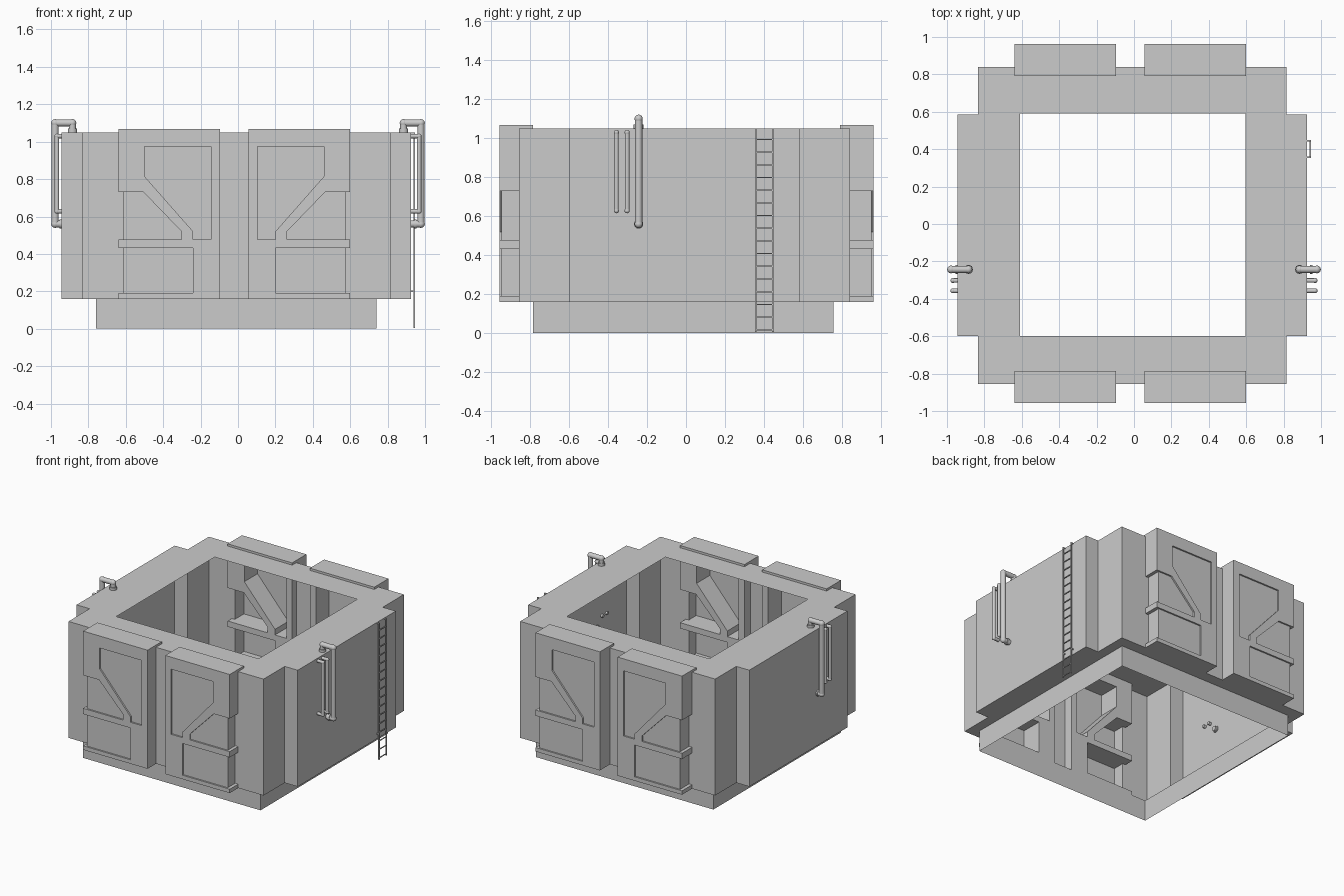
import bpy, bmesh, math
from mathutils import Vector

if "Cube" in bpy.data.objects:
    bpy.data.objects.remove(bpy.data.objects["Cube"])


def finish(bm, name, smooth=False):
    bmesh.ops.recalc_face_normals(bm, faces=bm.faces)
    me = bpy.data.meshes.new(name)
    bm.to_mesh(me)
    bm.free()
    ob = bpy.data.objects.new(name, me)
    bpy.context.collection.objects.link(ob)
    if smooth:
        bpy.context.view_layer.objects.active = ob
        ob.select_set(True)
        bpy.ops.object.shade_smooth_by_angle()
        ob.select_set(False)
    return ob


def loop(bm, pts):
    vs = [bm.verts.new(p) for p in pts]
    return vs, [bm.edges.new((vs[i], vs[(i + 1) % len(vs)])) for i in range(len(vs))]


def fill(bm, edges):
    r = bmesh.ops.triangle_fill(bm, edges=edges, use_beauty=True)
    return [f for f in r["geom"] if isinstance(f, bmesh.types.BMFace)]


def walls(bm, a, b):
    for i in range(len(a)):
        j = (i + 1) % len(a)
        bm.faces.new((a[i], a[j], b[j], b[i]))


def rect(x0, x1, y0, y1, z):
    return [(x0, y0, z), (x1, y0, z), (x1, y1, z), (x0, y1, z)]


# Thin building shell: stepped outline with bays behind each panel frame
F, B, P, Q = -0.855, 0.84, -0.945, 0.95
bays = [-0.615, -0.10, 0.06, 0.575]
outline = [(-0.945, 0.585), (-0.945, -0.6), (-0.835, -0.6), (-0.835, F)]
outline += [(x, y) for x, s in zip(bays, (0, 1, 0, 1)) for y in ((P, F) if s else (F, P))]
outline += [(0.815, F), (0.815, -0.6), (0.925, -0.6), (0.925, 0.585), (0.815, 0.585), (0.815, B)]
outline += [(x, y) for x, s in zip(bays[::-1], (0, 1, 0, 1)) for y in ((Q, B) if s else (B, Q))]
outline += [(-0.835, B), (-0.835, 0.585)]

bm = bmesh.new()
lo, lo_e = loop(bm, [(x, y, 0.16) for x, y in outline])
hi, hi_e = loop(bm, [(x, y, 1.05) for x, y in outline])
walls(bm, lo, hi)
_, hole_e = loop(bm, rect(-0.61, 0.595, -0.6, 0.59, 1.05))
fill(bm, hi_e + hole_e)                       # roof ring
base, base_e = loop(bm, rect(-0.76, 0.74, -0.785, 0.755, 0.16))
foot, _ = loop(bm, rect(-0.76, 0.74, -0.785, 0.755, 0))
fill(bm, lo_e + base_e)                       # underside ledge
walls(bm, base, foot)                         # base skirt
bmesh.ops.dissolve_limit(bm, angle_limit=0.01, verts=bm.verts, edges=bm.edges)
finish(bm, "building_shell")

# Panel frames, mirrored left/right and front/back
frame = [(-0.64, 1.067), (-0.095, 1.067), (-0.095, 0.16), (-0.64, 0.16), (-0.64, 0.19),
         (-0.24, 0.19), (-0.24, 0.433), (-0.64, 0.433), (-0.64, 0.477), (-0.302, 0.477),
         (-0.302, 0.52), (-0.505, 0.73), (-0.64, 0.73)]
window = [(-0.5, 0.975), (-0.145, 0.975), (-0.145, 0.477), (-0.24, 0.477), (-0.24, 0.52), (-0.5, 0.815)]


def panel_frame(name, flip, y0, y1):
    bm = bmesh.new()
    fx = (lambda x: -0.04 - x) if flip else (lambda x: x)
    edges = []
    for pts in (frame, window):
        edges += loop(bm, [(fx(x), y0, z) for x, z in pts])[1]
    faces = fill(bm, edges)
    r = bmesh.ops.extrude_face_region(bm, geom=faces, use_keep_orig=True)
    bmesh.ops.translate(bm, vec=(0, y1 - y0, 0),
                        verts=[v for v in r["geom"] if isinstance(v, bmesh.types.BMVert)])
    bmesh.ops.dissolve_limit(bm, angle_limit=0.01, verts=bm.verts, edges=bm.edges)
    finish(bm, name)


for side, flip in (("left", False), ("right", True)):
    panel_frame("front_frame_" + side, flip, -0.957, -0.785)
    panel_frame("back_frame_" + side, flip, 0.962, 0.79)


def tube(bm, a, b, r, seg=16):
    a, b = Vector(a), Vector(b)
    d = b - a
    m = d.to_track_quat('Z', 'Y').to_matrix().to_4x4()
    m.translation = (a + b) / 2
    bmesh.ops.create_cone(bm, cap_ends=True, segments=seg, radius1=r, radius2=r,
                          depth=d.length, matrix=m)


def pipe(bm, pts, r):
    pts = [Vector(p) for p in pts]
    for a, b in zip(pts, pts[1:]):
        tube(bm, a, b, r)
    for p in pts[1:-1]:                       # elbow joints and their collars
        s = bmesh.ops.create_uvsphere(bm, u_segments=16, v_segments=8, radius=r * 1.1)
        bmesh.ops.translate(bm, verts=s["verts"], vec=p)


# Wall pipes on both sides
for side, s in (("right", 1), ("left", -1)):
    wall = 0.91 if s > 0 else 0.925
    bm = bmesh.new()
    y = -0.243
    pipe(bm, [(s * 0.885, y, 1.04), (s * 0.885, y, 1.1), (s * 0.978, y, 1.1),
              (s * 0.978, y, 0.56), (s * wall, y, 0.56)], 0.019)
    tube(bm, (s * 0.885, y, 1.045), (s * 0.885, y, 1.07), 0.025)
    tube(bm, (s * 0.94, y, 0.56), (s * 0.955, y, 0.56), 0.024)
    finish(bm, "vent_pipe_" + side, True)
    bm = bmesh.new()
    for y in (-0.357, -0.302):
        pipe(bm, [(s * wall, y, 1.03), (s * 0.968, y, 1.03),
                  (s * 0.968, y, 0.628), (s * wall, y, 0.628)], 0.012)
    finish(bm, "small_pipes_" + side, True)


# Ladder on the right wall
def box(bm, x0, x1, y0, y1, z0, z1):
    vs = bmesh.ops.create_cube(bm, size=1)["verts"]
    bmesh.ops.scale(bm, verts=vs, vec=(x1 - x0, y1 - y0, z1 - z0))
    bmesh.ops.translate(bm, verts=vs, vec=((x0 + x1) / 2, (y0 + y1) / 2, (z0 + z1) / 2))


bm = bmesh.new()
for y in (0.358, 0.446):
    box(bm, 0.938, 0.946, y - 0.004, y + 0.004, 0.005, 1.05)
    for z in (0.2, 1.046):                    # wall brackets
        box(bm, 0.92, 0.942, y - 0.004, y + 0.004, z - 0.004, z + 0.004)
for i in range(16):
    z = 0.018 + i * 0.065
    box(bm, 0.939, 0.945, 0.358, 0.446, z - 0.003, z + 0.003)
finish(bm, "ladder")
